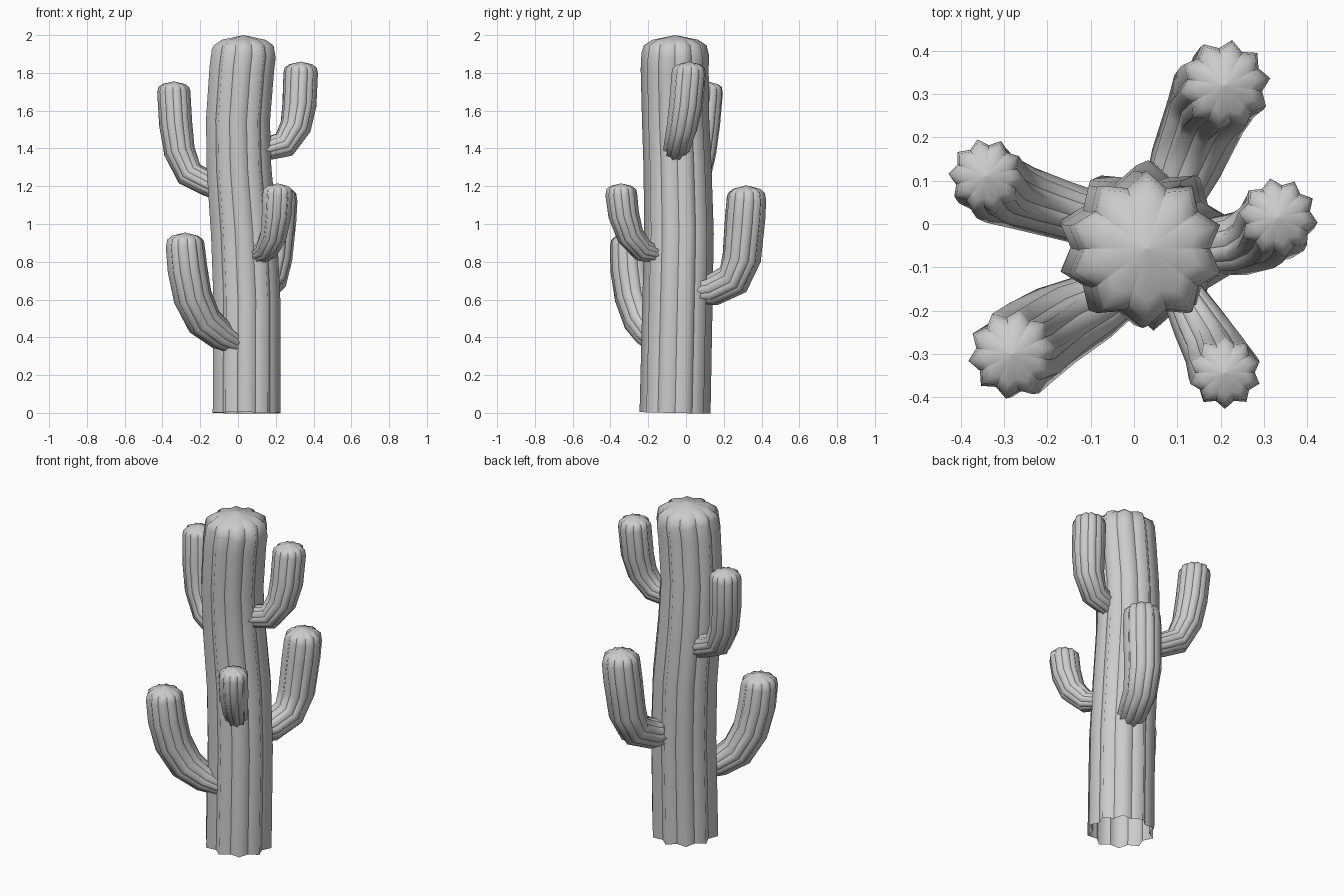
import bpy, bmesh, math
from mathutils import Vector

if "Cube" in bpy.data.objects:
    bpy.data.objects.remove(bpy.data.objects["Cube"])

RIBS = 10
VALLEY = 0.82          # groove radius relative to rib radius

skin = bpy.data.materials.new("matte_grey")
skin.use_nodes = True
GREY = (0.6, 0.6, 0.6, 1)
skin.diffuse_color = GREY
skin.node_tree.nodes["Principled BSDF"].inputs["Base Color"].default_value = GREY


def ribbed_stem(name, path, top, phase):
    """Loft a ribbed star section along (x, y, z, radius) points, closed by a low dome at height top."""
    points = [Vector(p[:3]) for p in path]
    radii = [p[3] for p in path]
    tangents = []
    for i in range(len(points)):
        a, b = points[max(i - 1, 0)], points[min(i + 1, len(points) - 1)]
        tangents.append((b - a).normalized())
    # dome rings
    end, r = points[-1].copy(), radii[-1]
    rise = top - end.z
    for height, scale in ((0.45, 0.93), (0.75, 0.68)):
        points.append(end + Vector((0, 0, rise * height)))
        radii.append(r * scale)
        tangents.append(Vector((0, 0, 1)))

    bm = bmesh.new()
    rings = []
    for p, r, t in zip(points, radii, tangents):
        turn = Vector((0, 0, 1)).rotation_difference(t)
        ring = []
        for k in range(RIBS * 2):
            angle = math.radians(phase) + k * math.pi / RIBS
            rr = r * (VALLEY if k % 2 else 1)
            ring.append(bm.verts.new(p + turn @ Vector((rr * math.cos(angle), rr * math.sin(angle), 0))))
        rings.append(ring)
    apex = bm.verts.new((end.x, end.y, top))
    n = RIBS * 2
    for low, high in zip(rings, rings[1:]):
        for k in range(n):
            bm.faces.new((low[k], low[(k + 1) % n], high[(k + 1) % n], high[k]))
    for k in range(n):
        bm.faces.new((rings[-1][k], rings[-1][(k + 1) % n], apex))
    for f in bm.faces:
        f.smooth = True
    # grooves stay crisp
    for low, high in zip(rings, rings[1:] + [[apex] * n]):
        for k in range(1, n, 2):
            bm.edges.get((low[k], high[k])).smooth = False
    mesh = bpy.data.meshes.new(name)
    bm.to_mesh(mesh)
    bm.free()
    mesh.materials.append(skin)
    obj = bpy.data.objects.new(name, mesh)
    bpy.context.collection.objects.link(obj)
    return obj


# Trunk, open at the foot
ribbed_stem("trunk", [
    (0.045, -0.058, 0, 0.188), (0.047, -0.045, 0.6, 0.186), (0.032, -0.037, 0.95, 0.184),
    (0.005, -0.045, 1.3, 0.18), (0, -0.055, 1.55, 0.178), (0.02, -0.06, 1.82, 0.18),
    (0.03, -0.057, 1.9, 0.179)], 2.0, 18)

# Arms, from the trunk outward and up
ribbed_stem("back_left_arm", [
    (0.08, 0.04, 0.64, 0.065), (0.12, 0.14, 0.65, 0.085), (0.165, 0.25, 0.705, 0.095),
    (0.185, 0.295, 0.82, 0.104), (0.203, 0.313, 1.03, 0.108), (0.21, 0.32, 1.13, 0.106)], 1.205, 9)
ribbed_stem("right_arm", [
    (-0.09, 0.01, 1.185, 0.065), (-0.16, 0.03, 1.215, 0.068), (-0.257, 0.06, 1.265, 0.075),
    (-0.31, 0.08, 1.385, 0.083), (-0.33, 0.095, 1.53, 0.088), (-0.34, 0.11, 1.7, 0.088)], 1.755, -4)
ribbed_stem("left_arm", [
    (0.125, -0.06, 1.39, 0.06), (0.245, -0.045, 1.42, 0.074), (0.305, -0.02, 1.515, 0.084),
    (0.325, 0, 1.63, 0.091), (0.332, 0.015, 1.8, 0.092)], 1.86, -7)
ribbed_stem("front_left_arm", [
    (0.1, -0.14, 0.835, 0.045), (0.15, -0.23, 0.86, 0.063), (0.188, -0.295, 0.94, 0.073),
    (0.204, -0.33, 1.05, 0.082), (0.21, -0.343, 1.16, 0.084)], 1.215, 18)
ribbed_stem("front_right_arm", [
    (0, -0.14, 0.36, 0.055), (-0.09, -0.19, 0.41, 0.08), (-0.18, -0.235, 0.485, 0.096),
    (-0.24, -0.275, 0.615, 0.104), (-0.267, -0.295, 0.76, 0.107), (-0.28, -0.3, 0.885, 0.104)], 0.955, 9)
